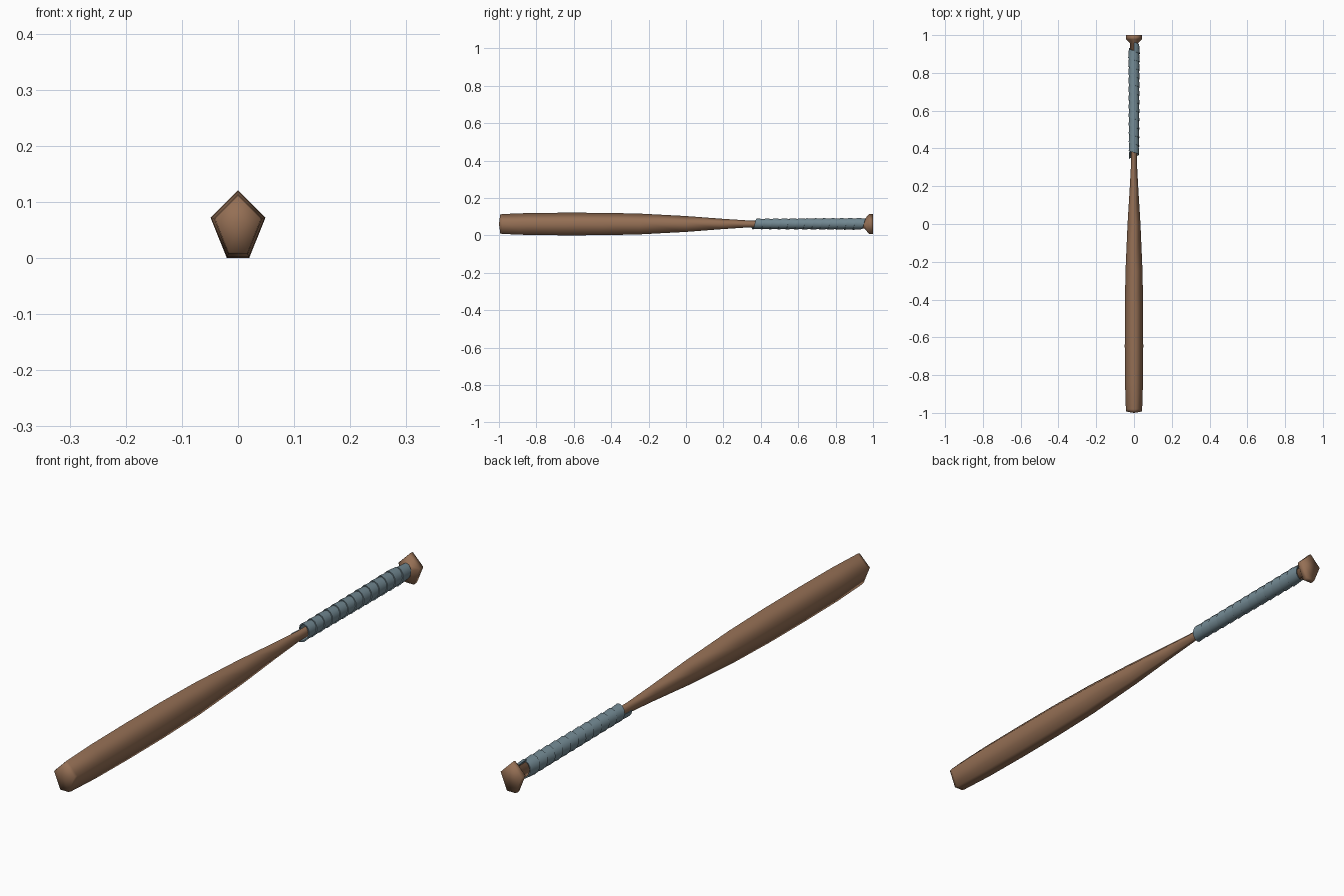
import bpy, bmesh, math

if "Cube" in bpy.data.objects:
    bpy.data.objects.remove(bpy.data.objects["Cube"])

CZ = 0.061  # height of the bat's long axis


def material(name, color):
    m = bpy.data.materials.new(name)
    m.diffuse_color = (*color, 1)
    m.use_nodes = True
    m.node_tree.nodes["Principled BSDF"].inputs["Base Color"].default_value = m.diffuse_color
    return m


def make_object(name, bm, mat, smooth):
    bmesh.ops.recalc_face_normals(bm, faces=bm.faces)
    me = bpy.data.meshes.new(name)
    bm.to_mesh(me)
    bm.free()
    me.materials.append(mat)
    for p in me.polygons:
        p.use_smooth = smooth
    ob = bpy.data.objects.new(name, me)
    bpy.context.collection.objects.link(ob)
    return ob


def bridge(bm, rings):
    for a, b in zip(rings, rings[1:]):
        n = len(a)
        for i in range(n):
            j = (i + 1) % n
            bm.faces.new((a[i], a[j], b[j], b[i]))


wood = material("wood", (0.30, 0.16, 0.09))
cloth = material("grip_cloth", (0.17, 0.25, 0.29))

# Bat: a five-sided section scaled along the length
section = [(0, 0.060), (0.049, 0.011), (0.020, -0.061),
           (-0.020, -0.061), (-0.049, 0.011)]
stations = [(-0.993, 0.84), (-0.98, 0.88), (-0.84, 0.97), (-0.65, 1.0),
            (-0.45, 0.99), (-0.25, 0.92), (0.0, 0.70), (0.2, 0.45),
            (0.34, 0.30), (0.6, 0.32), (0.955, 0.42), (0.978, 0.86),
            (0.985, 0.89), (1.0, 0.86)]
bm = bmesh.new()
rings = [[bm.verts.new((x * s, y, CZ + z * s)) for x, z in section]
         for y, s in stations]
bridge(bm, rings)
tip = bm.verts.new((0, -1.0, CZ))
for i in range(5):
    bm.faces.new((rings[0][i], tip, rings[0][(i + 1) % 5]))
bm.faces.new(rings[-1])
make_object("bat", bm, wood, True)

# Grip wrap: one overlapping ribbon wound up the handle
STEPS, TURNS, PITCH = 12, 12.8, 0.0445
ribbon = [(0.0, 0.0285), (0.050, 0.0250), (0.050, 0.0215), (0.0, 0.0240)]
bm = bmesh.new()
rings = []
count = int(STEPS * TURNS)
for k in range(count + 1):
    t = k / count
    a = math.pi + 2 * math.pi * k / STEPS
    y0 = 0.345 + PITCH * k / STEPS
    grow = 0.97 + 0.12 * t
    rings.append([bm.verts.new((r * grow * math.cos(a),
                                min(y0 + dy, 0.963),
                                CZ + r * grow * 1.04 * math.sin(a)))
                  for dy, r in ribbon])
bridge(bm, rings)
bm.faces.new(rings[0])
bm.faces.new(rings[-1])
wrap = make_object("grip_wrap", bm, cloth, True)
bpy.context.view_layer.objects.active = wrap
wrap.select_set(True)
bpy.ops.object.shade_smooth_by_angle(angle=math.radians(40))
